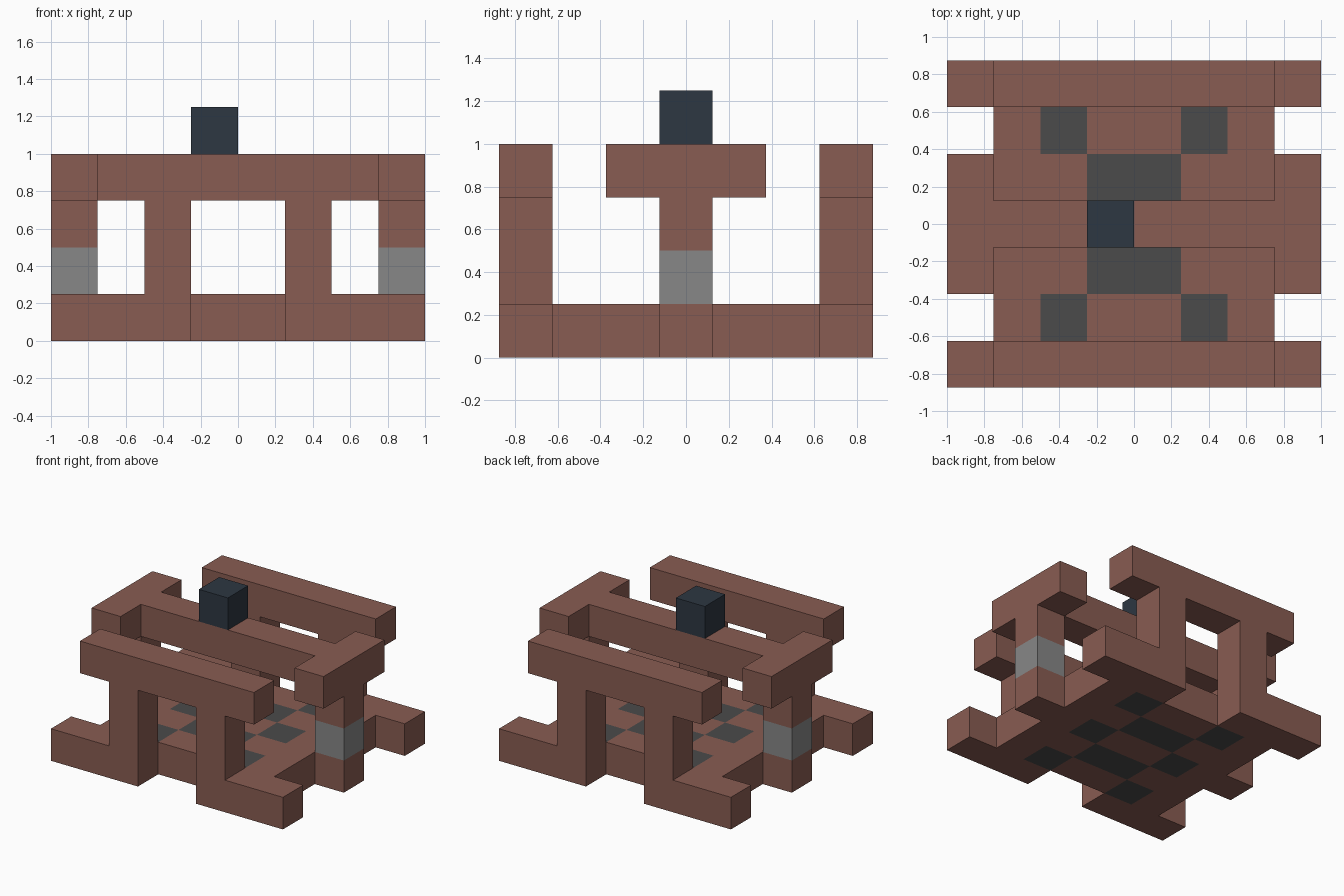
import bpy, bmesh
from mathutils import Vector

cube = bpy.data.objects.get("Cube")
if cube:
    bpy.data.objects.remove(cube, do_unlink=True)

U = 0.25  # block size


def material(name, rgb):
    mat = bpy.data.materials.new(name)
    mat.use_nodes = True
    color = (*rgb, 1)
    mat.diffuse_color = color
    bsdf = mat.node_tree.nodes["Principled BSDF"]
    bsdf.inputs["Base Color"].default_value = color
    bsdf.inputs["Roughness"].default_value = 0.9
    return mat


brown = material("brown clay", (0.25, 0.107, 0.084))
charcoal = material("charcoal tile", (0.069, 0.069, 0.069))
grey = material("grey band", (0.242, 0.242, 0.242))
navy = material("dark navy", (0.026, 0.038, 0.054))


def finish(bm, name, *mats):
    bmesh.ops.recalc_face_normals(bm, faces=bm.faces)
    mesh = bpy.data.meshes.new(name)
    bm.to_mesh(mesh)
    bm.free()
    for m in mats:
        mesh.materials.append(m)
    obj = bpy.data.objects.new(name, mesh)
    bpy.context.collection.objects.link(obj)
    return obj


def extrude(bm, faces, offset):
    """Thicken flat faces into a closed solid."""
    result = bmesh.ops.extrude_face_region(bm, geom=faces, use_keep_orig=True)
    verts = [g for g in result["geom"] if isinstance(g, bmesh.types.BMVert)]
    bmesh.ops.translate(bm, verts=verts, vec=Vector(offset))


def mirrored(half):
    """Complete a right-half outline across x = 0."""
    return half + [(-a, b) for a, b in reversed(half)]


# Base slab with side stubs, tiled in a checker of dark cells
bm = bmesh.new()
bmesh.ops.create_grid(bm, x_segments=8, y_segments=5, size=1)
for v in bm.verts:
    v.co.y *= 2.5 * U
outside = []
for f in bm.faces:
    c = f.calc_center_median()
    if abs(c.x) > 3 * U and abs(c.y) > U / 2:
        outside.append(f)
bmesh.ops.delete(bm, geom=outside, context="FACES")
extrude(bm, bm.faces[:], (0, 0, U))
for f in bm.faces:
    c = f.calc_center_median()
    col, row = int(abs(c.x) / U), int((c.y + 2.5 * U) / U)
    flat = abs(f.normal.z) > 0.5 or c.z in (0, U)
    f.material_index = int(flat and col < 2 and (row + col) % 2 == 1)
finish(bm, "base", brown, charcoal)

# Front and back walls: two legs with feet, joined by a top beam
wall = mirrored([(1, 3), (1, 0), (4, 0), (4, 1), (2, 1), (2, 3), (3, 3), (3, 4)])
for name, y in (("front_wall", -3.5), ("back_wall", 2.5)):
    bm = bmesh.new()
    face = bm.faces.new([bm.verts.new((x * U, y * U, z * U)) for x, z in wall])
    extrude(bm, [face], (0, U, 0))
    finish(bm, name, brown)

# Raised centre beam with a crossbar at each end
beam = mirrored([(3, -0.5), (3, -1.5), (4, -1.5), (4, 1.5), (3, 1.5), (3, 0.5)])
bm = bmesh.new()
face = bm.faces.new([bm.verts.new((x * U, y * U, 3 * U)) for x, y in beam])
extrude(bm, [face], (0, 0, U))
finish(bm, "top_beam", brown)


def block(name, x, z, mat, open_ends=False):
    bm = bmesh.new()
    bmesh.ops.create_cube(bm, size=U)
    bmesh.ops.translate(bm, verts=bm.verts, vec=(x, 0, z))
    if open_ends:
        caps = [f for f in bm.faces if abs(f.normal.z) > 0.5]
        bmesh.ops.delete(bm, geom=caps, context="FACES_ONLY")
    finish(bm, name, mat)


# Side posts: grey band below, brown above
for side, sx in (("left", 1), ("right", -1)):
    block(side + "_post_band", sx * 3.5 * U, 1.5 * U, grey, True)
    block(side + "_post_top", sx * 3.5 * U, 2.5 * U, brown, True)

# Block sitting on the centre beam
block("top_block", -U / 2, 4.5 * U, navy)
